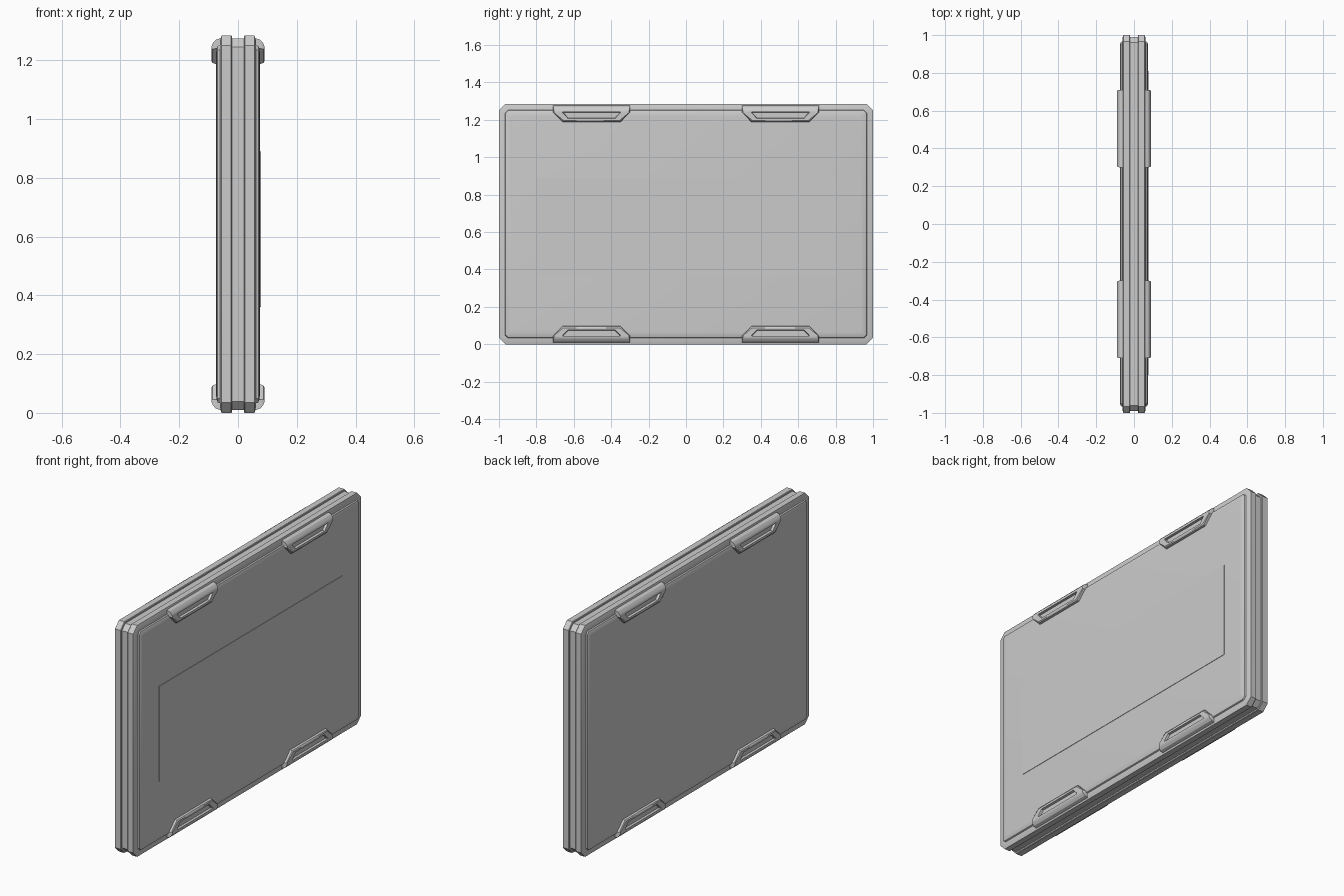
import bpy, bmesh

if "Cube" in bpy.data.objects:
    bpy.data.objects.remove(bpy.data.objects["Cube"])

H = 1.285          # overall height
MID = H / 2


def loft(name, loops, cap_start=True):
    """Skin a series of matching closed loops and cap the ends."""
    bm = bmesh.new()
    rings = [[bm.verts.new(p) for p in loop] for loop in loops]
    n = len(rings[0])
    for a, b in zip(rings, rings[1:]):
        for i in range(n):
            j = (i + 1) % n
            bm.faces.new((a[i], a[j], b[j], b[i]))
    if cap_start:
        bm.faces.new(rings[0][::-1])
    bm.faces.new(rings[-1])
    bmesh.ops.recalc_face_normals(bm, faces=bm.faces)
    mesh = bpy.data.meshes.new(name)
    bm.to_mesh(mesh)
    bm.free()
    ob = bpy.data.objects.new(name, mesh)
    bpy.context.collection.objects.link(ob)
    bpy.context.view_layer.objects.active = ob
    bpy.ops.object.select_all(action='DESELECT')
    ob.select_set(True)
    bpy.ops.object.shade_smooth_by_angle(angle=0.5)
    return ob


def outline(x, inset):
    """Rectangle with clipped corners in the YZ plane."""
    y, z = 1 - inset, MID - inset
    c = max(0.035 - 0.586 * inset, 0.01)
    pts = [(-y + c, -z), (y - c, -z), (y, -z + c), (y, z - c),
           (y - c, z), (-y + c, z), (-y, z - c), (-y, -z + c)]
    return [(x, a, MID + b) for a, b in pts]


def clip_loop(x, half, top, knee, low_half, low, side, yc, up):
    """Six-sided clip outline, flipped for side and for top or bottom."""
    pts = [(-half, top), (half, top), (half, knee),
           (low_half, low), (-low_half, low), (-half, knee)]
    return [(side * x, yc + a, z if up else H - z) for a, z in pts]


# Recessed core between the two shells
loft("core", [outline(-0.03, 0.01), outline(0.03, 0.01)])

# Two shells: flat rim, shallow ledge, raised panel with a soft edge
shell_profile = [(0.02, 0.003), (0.023, 0.0), (0.056, 0.0), (0.060, 0.012),
                 (0.062, 0.033), (0.069, 0.036), (0.073, 0.045), (0.075, 0.065)]
for side, label in ((1, "right"), (-1, "left")):
    loft(label + "_shell", [outline(side * x, d) for x, d in shell_profile])

    # Trapezoid clips with a sunken finger pocket
    for yc in (-0.505, 0.505):
        for up in (True, False):
            rows = [(0.052, 0.205, 1.278, 1.24, 0.155, 1.188),
                    (0.076, 0.205, 1.270, 1.24, 0.155, 1.188),
                    (0.086, 0.203, 1.258, 1.239, 0.154, 1.191),
                    (0.090, 0.200, 1.248, 1.238, 0.150, 1.197),
                    (0.090, 0.155, 1.242, 1.238, 0.127, 1.208),
                    (0.078, 0.150, 1.240, 1.237, 0.125, 1.211)]
            loft(label + "_clip", [clip_loop(*r, side, yc, up) for r in rows])

# Slim raised plate on the right face
plate = [(-0.80, 0.36), (0.81, 0.36), (0.81, 0.89), (-0.80, 0.89)]
loft("face_plate", [[(x, y, z) for y, z in plate] for x in (0.07, 0.0775)])
